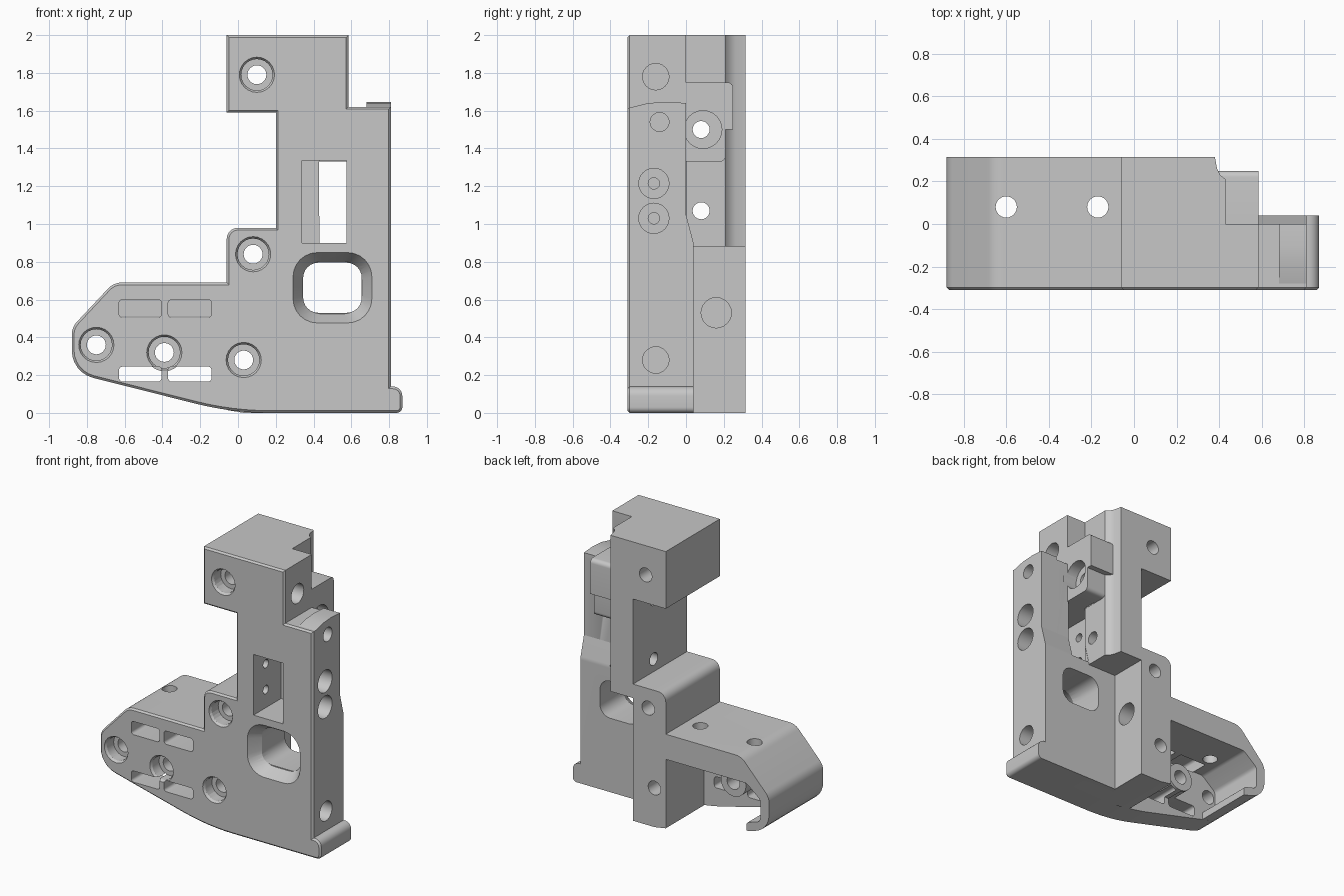
import bpy, bmesh, math
from mathutils import Vector

cube = bpy.data.objects.get("Cube")
if cube:
    bpy.data.objects.remove(cube, do_unlink=True)

grey = bpy.data.materials.new("machined grey")
grey.use_nodes = True
grey.diffuse_color = (0.57, 0.57, 0.57, 1)
grey.node_tree.nodes["Principled BSDF"].inputs["Base Color"].default_value = (0.57, 0.57, 0.57, 1)

PLACE = {"x": lambda u, v, t: (t, u, v),
         "y": lambda u, v, t: (u, t, v),
         "z": lambda u, v, t: (u, v, t)}
parts, cutters = [], []


def rounded(points, steps=6):
    """Turn (u, v) or (u, v, radius) corners into an outline with arcs."""
    out = []
    for i, p in enumerate(points):
        c = Vector(p[:2])
        if len(p) < 3:
            out.append(c)
            continue
        a = (Vector(points[i - 1][:2]) - c).normalized()
        b = (Vector(points[(i + 1) % len(points)][:2]) - c).normalized()
        half = a.angle(b) / 2
        mid = c + (a + b).normalized() * p[2] / math.sin(half)
        reach = p[2] / math.tan(half)
        start, end = c + a * reach - mid, c + b * reach - mid
        first = math.atan2(start.y, start.x)
        sweep = (math.atan2(end.y, end.x) - first + math.pi) % math.tau - math.pi
        for k in range(steps + 1):
            t = first + sweep * k / steps
            out.append(mid + Vector((math.cos(t), math.sin(t))) * p[2])
    return out


def prism(name, points, axis, lo, hi, bevel=0, taper=1, group=parts):
    """Extrude an outline along an axis; taper shrinks the far end."""
    outline = rounded(points)
    mid = sum(outline, Vector((0, 0))) / len(outline)
    bm = bmesh.new()
    near = [bm.verts.new(PLACE[axis](*p, lo)) for p in outline]
    far = [bm.verts.new(PLACE[axis](*(mid + (p - mid) * taper), hi)) for p in outline]
    cap = bm.faces.new(near)
    bm.faces.new(far)
    for i in range(len(near)):
        bm.faces.new((near[i - 1], near[i], far[i], far[i - 1]))
    bmesh.ops.recalc_face_normals(bm, faces=bm.faces)
    if bevel:
        bmesh.ops.bevel(bm, geom=list(cap.edges), offset=bevel, segments=1,
                        affect='EDGES', clamp_overlap=False)
        bmesh.ops.recalc_face_normals(bm, faces=bm.faces)
    mesh = bpy.data.meshes.new(name)
    bm.to_mesh(mesh)
    bm.free()
    mesh.materials.append(grey)
    obj = bpy.data.objects.new(name, mesh)
    bpy.context.scene.collection.objects.link(obj)
    group.append(obj)


def circle(u, v, r, n=24):
    return [(u + r * math.cos(k * math.tau / n), v + r * math.sin(k * math.tau / n))
            for k in range(n)]


def rect(u0, u1, v0, v1, r=0):
    corners = [(u0, v0), (u1, v0), (u1, v1), (u0, v1)]
    return [c + (r,) for c in corners] if r else corners


def cut(points, axis, lo, hi, taper=1):
    prism("cutter", points, axis, lo, hi, taper=taper, group=cutters)


FRONT, WEB, BACK = -0.31, -0.12, 0.315

# Front plate with chamfered outline
prism("front_plate", [
    (0.87, 0, 0.03), (0.87, 0.14, 0.05), (0.81, 0.14), (0.81, 1.62), (0.585, 1.62),
    (0.585, 2), (-0.06, 2), (-0.06, 1.59), (0.2, 1.59), (0.2, 0.98), (-0.06, 0.98, 0.06),
    (-0.06, 0.69), (-0.658, 0.69, 0.1), (-0.88, 0.453, 0.1), (-0.88, 0.214, 0.15),
    (-0.03, 0, 1.6)], "y", FRONT, WEB, bevel=0.012)

# Solid core behind the plate
prism("column_core", [
    (-0.06, 0.015), (0.03, 0), (0.87, 0, 0.03), (0.87, 0.14, 0.05), (0.81, 0.14),
    (0.81, 1.62), (0.585, 1.62), (0.585, 2), (-0.06, 2), (-0.06, 1.59), (0.2, 1.59),
    (0.2, 0.98), (-0.06, 0.98, 0.06)], "y", WEB, 0)

# Thicker lower web and foot
prism("lower_web", [(0, 0), (0.04, 0), (0.04, 0.9, 0.1), (0, 1.05)], "x", 0.2, 0.81)
prism("foot_back", [(0.81, 0), (0.87, 0, 0.03), (0.87, 0.14, 0.05), (0.81, 0.14)], "y", 0, 0.04)

# Top block and rib share the hollow-rounded right side
SIDE = [(0.43, 0), (0.43, 0.21), (0.405, 0.23), (0.39, 0.26), (0.38, BACK)]
prism("top_block", [(-0.06, 0)] + SIDE + [(-0.06, BACK)], "z", 1.59, 2)
prism("column_rib", [(0.2, 0)] + SIDE + [(0.2, BACK)], "z", 0.88, 1.59)

# Ledge and boss beside the rib
prism("side_ledge", [(0, 1.5), (0.25, 1.5), (0.25, 1.75, 0.03), (0, 1.75)], "x", 0.38, 0.585)
prism("side_boss", [(0, 1.33), (0.21, 1.33, 0.03), (0.21, 1.5), (0, 1.5)], "x", 0.43, 0.585)

# Raised pad on the plate shoulder
prism("shoulder_pad", [(-0.28, 1.62), (0, 1.62), (0, 1.64), (-0.1, 1.647), (-0.2, 1.64)],
      "x", 0.68, 0.81)

# Lower back block
prism("lower_block", [(-0.06, 0.015), (0.03, 0), (0.2, 0), (0.2, 0.98), (-0.06, 0.98, 0.06)],
      "y", 0, BACK)

# Hollow nose: roof, curved end and hooked lip
prism("nose_shell", [
    (-0.06, 0.69), (-0.658, 0.69, 0.1), (-0.88, 0.453, 0.1), (-0.88, 0.214, 0.15),
    (-0.7, 0.169), (-0.7, 0.23, 0.025), (-0.81, 0.26, 0.04), (-0.81, 0.42, 0.04),
    (-0.7, 0.51, 0.05), (-0.06, 0.51)], "y", WEB, BACK)

# Round boss inside the nose
prism("nose_boss", circle(-0.39, 0.32, 0.1), "y", WEB, 0.02)

# Counterbored bolt holes through the front
for x, z in ((0.1, 1.79), (0.08, 0.84), (0.03, 0.28), (-0.39, 0.32), (-0.75, 0.36)):
    cut(circle(x, z, 0.05), "y", -0.4, 0.4)
    cut(circle(x, z, 0.083), "y", -0.4, -0.22)
    cut(circle(x, z, 0.1), "y", -0.32, -0.29, taper=0.8)

# Four slots in the nose
for x0, x1 in ((-0.63, -0.405), (-0.37, -0.14)):
    cut(rect(x0, x1, 0.505, 0.6, 0.02), "y", -0.4, 0)
    cut(rect(x0, x1, 0.165, 0.245, 0.02), "y", -0.4, 0)

# Column window and funnelled opening
cut(rect(0.34, 0.575, 0.9, 1.335), "y", -0.4, 0.002)
cut(rect(0.432, 0.575, 0.9, 1.335), "y", -0.02, 0.1)
cut(rect(0.345, 0.655, 0.53, 0.795, 0.08), "y", -0.4, 0.1)
cut(rect(0.29, 0.71, 0.475, 0.85, 0.13), "y", -0.312, -0.22, taper=0.74)

# Holes in the right-hand side
for y, z, r, lo, hi in ((-0.16, 1.78, 0.07, 0.45, 0.7), (-0.14, 1.54, 0.05, 0.68, 0.9),
                        (-0.17, 1.215, 0.08, 0.7, 0.9), (-0.17, 1.03, 0.08, 0.7, 0.9),
                        (-0.17, 1.215, 0.03, 0.25, 0.8), (-0.17, 1.03, 0.03, 0.25, 0.8),
                        (-0.16, 0.28, 0.07, 0.68, 0.84), (0.16, 0.53, 0.08, 0.08, 0.25),
                        (0.08, 1.5, 0.045, 0.1, 0.7), (0.08, 1.07, 0.045, 0.1, 0.6),
                        (0.09, 1.5, 0.1, 0.5, 0.62)):
    cut(circle(y, z, r), "x", lo, hi)

# Holes down through the nose roof
for x in (-0.6, -0.17):
    cut(circle(x, 0.08, 0.05), "z", 0.4, 0.8)


def bounds(obj):
    cols = list(zip(*[v.co for v in obj.data.vertices]))
    return [(min(c), max(c)) for c in cols]


# Cut every part with the cutters that reach it, evaluating all cuts once
boxes = [(cutter, bounds(cutter)) for cutter in cutters]
for part in parts:
    own = bounds(part)
    for cutter, box in boxes:
        if all(a[0] < b[1] and b[0] < a[1] for a, b in zip(own, box)):
            mod = part.modifiers.new("cut", 'BOOLEAN')
            mod.operation, mod.solver, mod.object = 'DIFFERENCE', 'EXACT', cutter
graph = bpy.context.evaluated_depsgraph_get()
meshes = [bpy.data.meshes.new_from_object(part.evaluated_get(graph)) for part in parts]

# Keep the cut meshes, drop the cutters and shade with sharp edges kept
for part, mesh in zip(parts, meshes):
    part.modifiers.clear()
    part.data = mesh
for cutter in cutters:
    bpy.data.objects.remove(cutter, do_unlink=True)
bpy.ops.object.select_all(action='DESELECT')
for part in parts:
    part.select_set(True)
bpy.context.view_layer.objects.active = parts[0]
bpy.ops.object.shade_smooth_by_angle(angle=math.radians(30))
